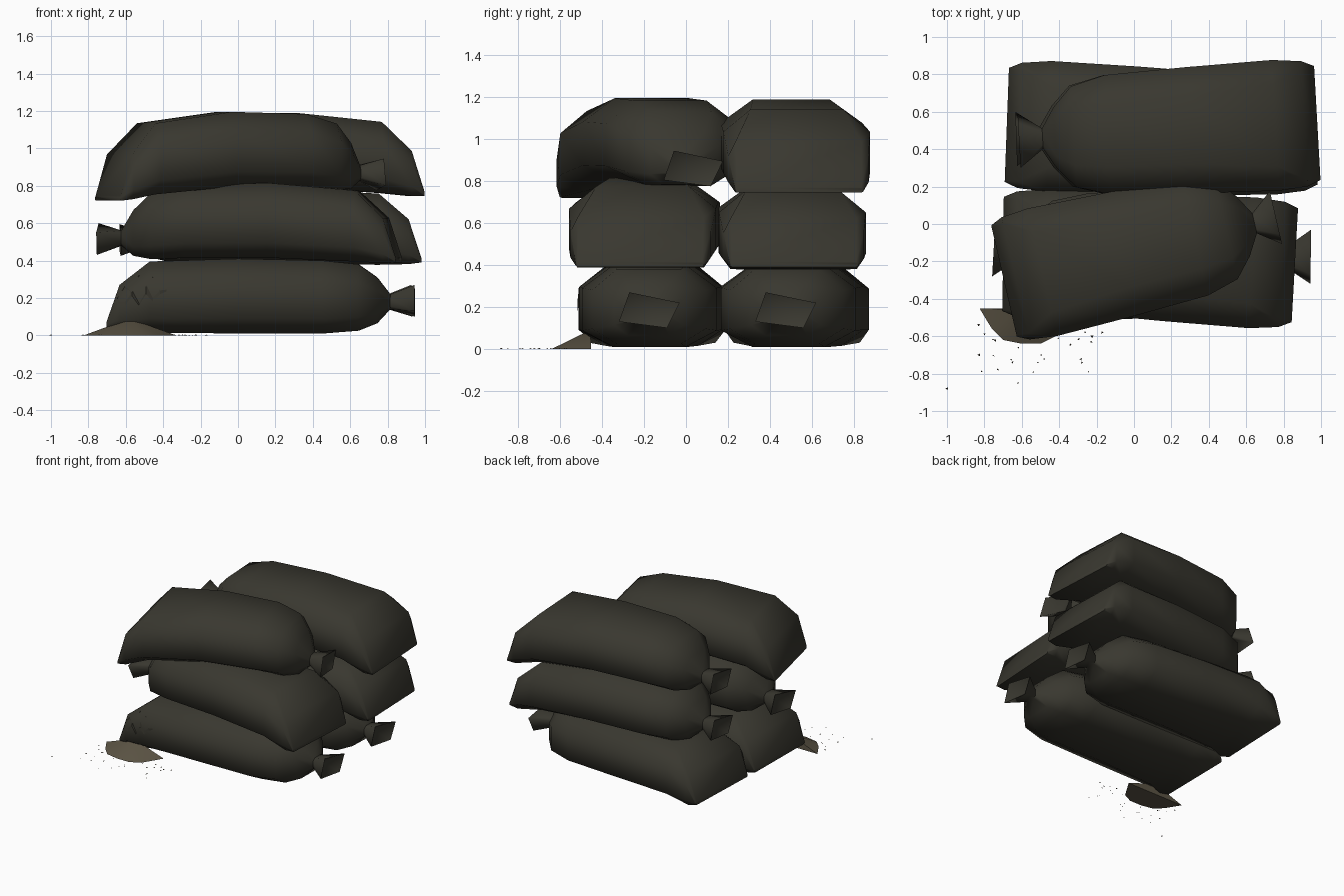
import bpy, bmesh, math, random
from mathutils import Vector
from mathutils.bvhtree import BVHTree

if "Cube" in bpy.data.objects:
    bpy.data.objects.remove(bpy.data.objects["Cube"])

random.seed(4)


def material(name, rgb):
    m = bpy.data.materials.new(name)
    m.diffuse_color = (*rgb, 1)
    m.use_nodes = True
    m.node_tree.nodes["Principled BSDF"].inputs["Base Color"].default_value = m.diffuse_color
    return m


CLOTH = material("dark olive cloth", (0.041, 0.039, 0.029))
TORN = material("torn cloth", (0.036, 0.034, 0.025))
SAND = material("sand", (0.105, 0.088, 0.058))


def finish(bm, name, mat, smooth=None):
    me = bpy.data.meshes.new(name)
    bmesh.ops.recalc_face_normals(bm, faces=bm.faces)
    bm.to_mesh(me)
    bm.free()
    ob = bpy.data.objects.new(name, me)
    bpy.context.collection.objects.link(ob)
    me.materials.append(mat)
    if smooth:
        bpy.ops.object.select_all(action='DESELECT')
        ob.select_set(True)
        bpy.context.view_layer.objects.active = ob
        bpy.ops.object.shade_smooth_by_angle(angle=math.radians(smooth))
    return ob


# Bag stations: distance from the sewn end, bottom, top, half width, squareness
STATIONS = [(0.00, 0.035, 0.060, 0.305, 0.97),
            (0.07, 0.020, 0.260, 0.335, 0.90),
            (0.23, 0.005, 0.385, 0.350, 0.63),
            (0.70, 0.000, 0.400, 0.338, 0.54),
            (1.15, 0.000, 0.390, 0.320, 0.54),
            (1.34, 0.015, 0.370, 0.270, 0.57),
            (1.44, 0.055, 0.300, 0.165, 0.60),
            (1.51, 0.130, 0.210, 0.055, 0.60)]
# Corners of the flared mouth: sideways, height
MOUTH = [(-0.14, 0.12), (0.09, 0.09), (0.15, 0.21), (-0.09, 0.26)]


def section(lo, hi, w, sq):
    """Eight-sided cross-section with chamfered corners."""
    h = hi - lo
    a, b = lo + 0.2 * h, lo + 0.72 * h
    return [(-w, a), (-sq * w, lo), (sq * w, lo), (w, a),
            (w, b), (sq * w, hi), (-sq * w, hi), (-w, b)]


def bag(name, start, end, base, droop=0.0, tail=0.0):
    """Bag from its sewn end to its tied end; droop and tail sag the ends."""
    a, b = Vector((*start, base)), Vector((*end, base))
    length = (b - a).length / 1.64
    axis = (b - a).normalized()
    side = Vector((-axis.y, axis.x, 0))

    def place(u, v, z):
        sag = droop * max(0.0, 1 - u / 0.65) ** 2
        sag += tail * min(1.0, max(0.0, (u - 1.1) / 0.44)) ** 2
        return a + axis * u * length + side * v + Vector((0, 0, z - sag))

    bm = bmesh.new()
    rings = [[bm.verts.new(place(u, v, z)) for v, z in section(lo, hi, w, sq)]
             for u, lo, hi, w, sq in STATIONS]
    for r, s in zip(rings, rings[1:]):
        for i in range(8):
            j = (i + 1) % 8
            bm.faces.new((r[i], r[j], s[j], s[i]))
    bm.faces.new(rings[0])
    # Tied mouth: tilted four-sided flare with a folded-in end
    neck = rings[-1]
    mouth = [bm.verts.new(place(1.64, v, z)) for v, z in MOUTH]
    fold = bm.verts.new(place(1.57, 0, 0.17))
    for k in range(4):
        n = (k + 1) % 4
        bm.faces.new((neck[2 * k], neck[2 * k + 1], mouth[k]))
        bm.faces.new((neck[2 * k + 1], neck[2 * n], mouth[n], mouth[k]))
        bm.faces.new((mouth[k], mouth[n], fold))
    return finish(bm, name, CLOTH, 65)


# Two rows of bags in three layers, tied ends alternating
torn_bag = bag("bottom_front_bag", (-0.70, -0.16), (0.945, -0.18), 0.01)
bag("bottom_back_bag", (-0.68, 0.53), (0.93, 0.47), 0.01)
bag("middle_front_bag", (0.86, -0.22), (-0.75, -0.13), 0.415, 0.06, 0.075)
bag("middle_back_bag", (0.97, 0.515), (-0.63, 0.46), 0.385, 0.03, 0.05)
bag("top_front_bag", (-0.695, -0.305), (0.76, 0.03), 0.795, 0.11, 0.11)
bag("top_back_bag", (0.98, 0.54), (-0.615, 0.45), 0.79, 0.08, 0.10)

# Jagged tear laid on the front of the bottom bag
bm = bmesh.new()
bm.from_mesh(torn_bag.data)
tree = BVHTree.FromBMesh(bm)
bm.free()


def on_bag(x, z):
    hit, normal, _, _ = tree.ray_cast(Vector((x, -2, z)), Vector((0, 1, 0)))
    return hit + normal * 0.004


bm = bmesh.new()
upper = [0.20, 0.26, 0.23, 0.32, 0.26, 0.31, 0.24, 0.245]
lower = [0.17, 0.16, 0.21, 0.16, 0.22, 0.18, 0.22, 0.235]
cols = [[bm.verts.new(on_bag(-0.64 + 0.037 * i, z)) for z in pair]
        for i, pair in enumerate(zip(upper, lower))]
for p, q in zip(cols, cols[1:]):
    bm.faces.new((p[0], p[1], q[1], q[0]))
finish(bm, "tear", TORN)

# Spilled sand heap: half cone against the bag
bm = bmesh.new()
rim = [(-0.825, -0.452), (-0.76, -0.56), (-0.70, -0.62), (-0.60, -0.64),
       (-0.50, -0.64), (-0.42, -0.60), (-0.33, -0.452)]
base = [bm.verts.new((x, y, 0)) for x, y in rim]
peak = bm.verts.new((-0.58, -0.456, 0.09))
for i in range(len(base)):
    bm.faces.new((base[i], base[(i + 1) % len(base)], peak))
bm.faces.new(base)
finish(bm, "sand_heap", SAND, 40)

# Loose grains scattered around the heap
bm = bmesh.new()
spots = [(-1.0, -0.88), (-0.62, -0.85), (-0.17, -0.58)]
spots += [(random.uniform(-0.86, -0.18), random.gauss(-0.66, 0.07)) for _ in range(32)]
for x, y in spots:
    r = random.uniform(0.005, 0.009)
    turn = random.uniform(0, 6.28)
    ring = [bm.verts.new((x + r * math.cos(turn + k * 2.09),
                          y + r * math.sin(turn + k * 2.09), 0)) for k in range(3)]
    tip = bm.verts.new((x, y, r * 0.6))
    bm.faces.new(ring)
    for k in range(3):
        bm.faces.new((ring[k], ring[(k + 1) % 3], tip))
finish(bm, "sand_grains", SAND)
